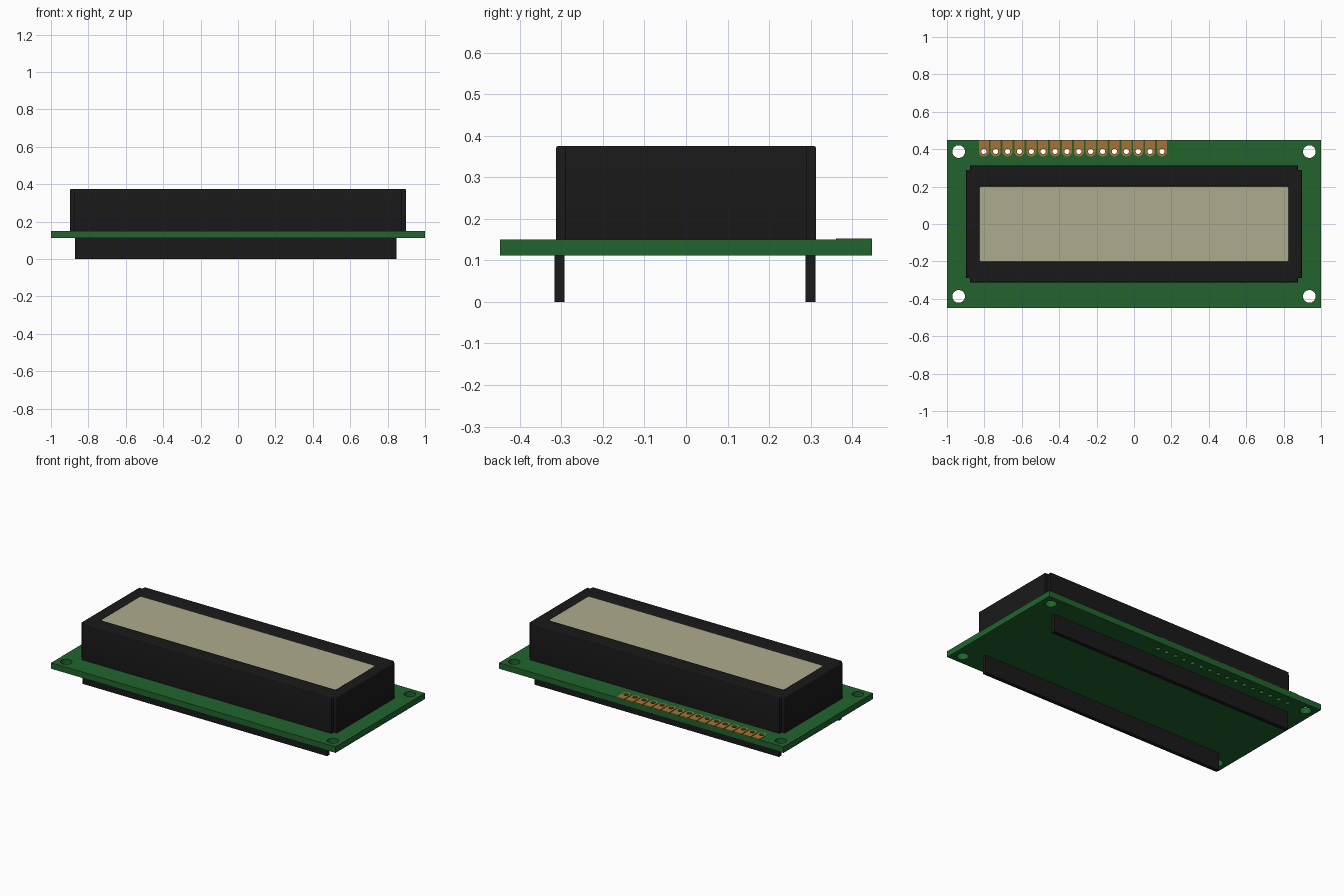
import bpy
from math import cos, sin, pi

if "Cube" in bpy.data.objects:
    bpy.data.objects.remove(bpy.data.objects["Cube"])


def material(name, rgb):
    m = bpy.data.materials.new(name)
    m.diffuse_color = (*rgb, 1)
    m.use_nodes = True
    m.node_tree.nodes["Principled BSDF"].inputs["Base Color"].default_value = m.diffuse_color
    return m


GREEN = material("board_green", (0.015, 0.127, 0.027))
BLACK = material("bezel_black", (0.010, 0.010, 0.010))
GLASS = material("screen_glass", (0.42, 0.41, 0.27))
COPPER = material("pad_copper", (0.376, 0.171, 0.038))


def arc(cx, cy, r, a0=0.0, a1=2 * pi, n=24, closed=True):
    steps = n if closed else n - 1
    return [(cx + r * cos(a0 + (a1 - a0) * i / steps),
             cy + r * sin(a0 + (a1 - a0) * i / steps)) for i in range(n)]


def rect(x0, x1, y0, y1):
    return [(x0, y0), (x1, y0), (x1, y1), (x0, y1)]


def round_rect(hx, hy, r):
    pts = []
    for k, (sx, sy) in enumerate([(1, 1), (-1, 1), (-1, -1), (1, -1)]):
        pts += arc(sx * (hx - r), sy * (hy - r), r, k * pi / 2, (k + 1) * pi / 2, 5, False)
    return pts


def plate(name, loops, z0, z1, mat, rim=0.0):
    """Filled flat outline with holes, extruded from z0 to z1, rim optionally rounded."""
    cu = bpy.data.curves.new(name, 'CURVE')
    cu.dimensions = '2D'
    cu.fill_mode = 'BOTH'
    cu.extrude = (z1 - z0) / 2 - rim
    cu.bevel_depth = rim
    cu.bevel_resolution = 3
    cu.offset = -rim
    for pts in loops:
        s = cu.splines.new('POLY')
        s.points.add(len(pts) - 1)
        for p, (x, y) in zip(s.points, pts):
            p.co = (x, y, 0, 1)
        s.use_cyclic_u = True
    ob = bpy.data.objects.new(name, cu)
    ob.location.z = (z0 + z1) / 2
    bpy.context.collection.objects.link(ob)
    bpy.ops.object.select_all(action='DESELECT')
    ob.select_set(True)
    bpy.context.view_layer.objects.active = ob
    bpy.ops.object.convert(target='MESH')
    ob = bpy.context.object
    bpy.ops.object.mode_set(mode='EDIT')
    bpy.ops.mesh.select_all(action='SELECT')
    bpy.ops.mesh.remove_doubles(threshold=0.00005)
    bpy.ops.mesh.normals_make_consistent(inside=False)
    bpy.ops.object.mode_set(mode='OBJECT')
    bpy.ops.object.shade_smooth_by_angle()
    ob.data.materials.clear()
    ob.data.materials.append(mat)
    return ob


BOARD_TOP = 0.15
pin_x = [-0.803 + 0.0635 * i for i in range(16)]
PIN_Y, PIN_R, PAD_R = 0.388, 0.014, 0.027

# circuit board with corner mounting holes and a row of pin holes
holes = [arc(sx * 0.9375, sy * 0.387, 0.034, n=32) for sx in (-1, 1) for sy in (-1, 1)]
holes += [arc(x, PIN_Y, PIN_R, n=16) for x in pin_x]
plate("circuit_board", [rect(-1, 1, -0.448, 0.448)] + holes, 0.112, BOARD_TOP, GREEN)

# contact pads along the back edge
for i, x in enumerate(pin_x):
    outline = [(x + PAD_R, 0.448), (x - PAD_R, 0.448)] + arc(x, PIN_Y, PAD_R, pi, 2 * pi, 13, False)
    plate(f"contact_pad_{i + 1}", [outline, arc(x, PIN_Y, PIN_R, n=16)],
          BOARD_TOP, BOARD_TOP + 0.003, COPPER)

# bezel: notched corners, rounded rim, window through the top
X, Y, NX, NY = 0.898, 0.313, 0.876, 0.29
notched = [(X, -NY), (X, NY), (NX, NY), (NX, Y), (-NX, Y), (-NX, NY),
           (-X, NY), (-X, -NY), (-NX, -NY), (-NX, -Y), (NX, -Y), (NX, -NY)]
plate("bezel", [notched, round_rect(0.826, 0.201, 0.012)], 0.138, 0.375, BLACK, rim=0.006)

# display glass just below the bezel rim
plate("display_glass", [round_rect(0.827, 0.202, 0.012)], 0.14, 0.371, GLASS)

# long strips under the board
for name, y in (("front_strip", -0.304), ("back_strip", 0.3)):
    plate(name, [rect(-0.872, 0.848, y - 0.012, y + 0.012)], 0, 0.112, BLACK)
